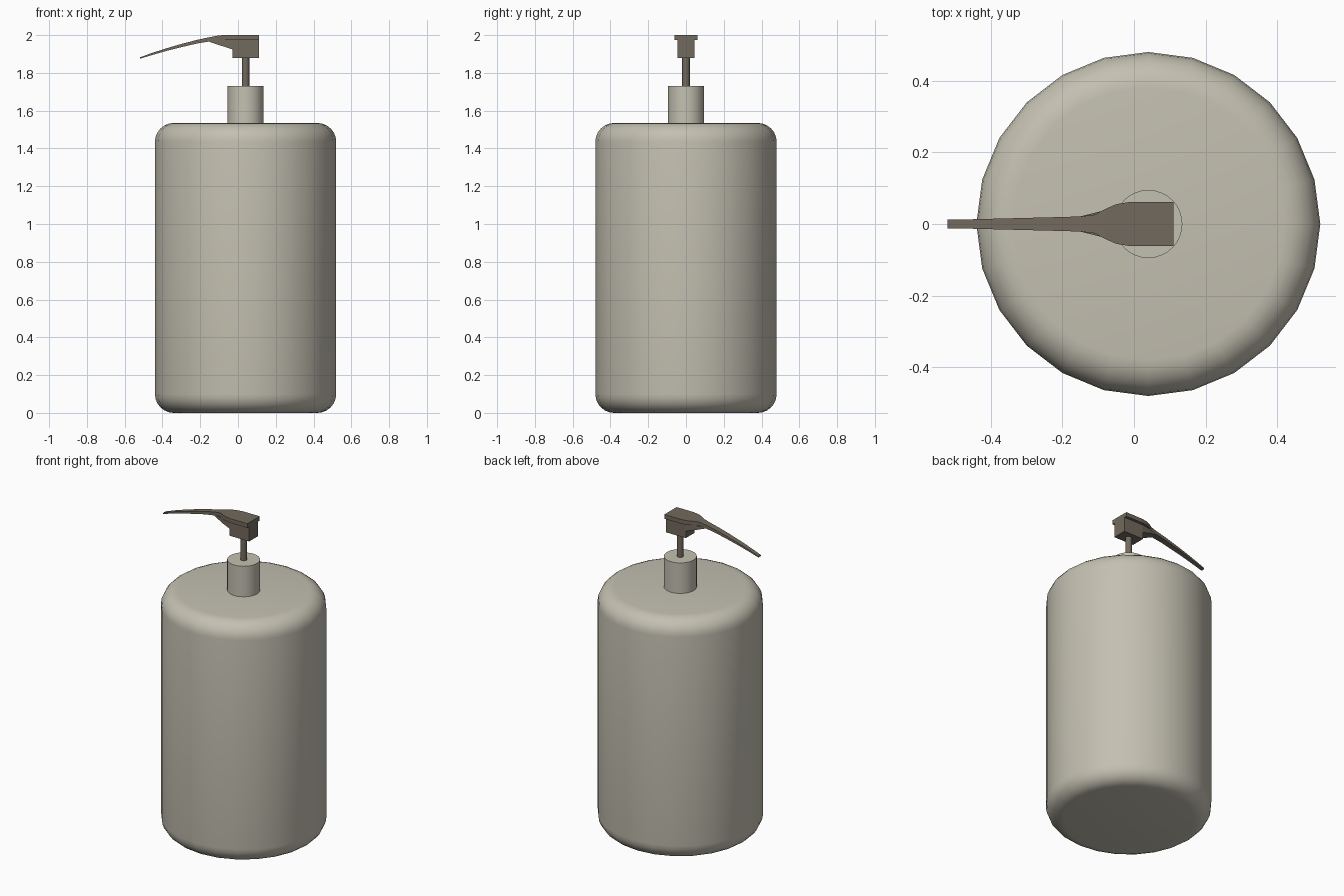
import bpy, bmesh, math

cube = bpy.data.objects.get("Cube")
if cube:
    bpy.data.objects.remove(cube, do_unlink=True)

AXIS_X = 0.04  # centre line of bottle and pump


def material(name, rgb):
    m = bpy.data.materials.new(name)
    m.use_nodes = True
    m.diffuse_color = (*rgb, 1)
    bsdf = m.node_tree.nodes["Principled BSDF"]
    bsdf.inputs["Base Color"].default_value = (*rgb, 1)
    bsdf.inputs["Roughness"].default_value = 0.6
    return m


CREAM = material("warm cream", (0.55, 0.525, 0.44))
TAUPE = material("dark taupe", (0.17, 0.143, 0.112))


def make_object(name, bm, mat, smooth=None):
    bmesh.ops.recalc_face_normals(bm, faces=bm.faces)
    mesh = bpy.data.meshes.new(name)
    bm.to_mesh(mesh)
    bm.free()
    mesh.materials.append(mat)
    obj = bpy.data.objects.new(name, mesh)
    bpy.context.collection.objects.link(obj)
    if smooth:
        bpy.ops.object.select_all(action='DESELECT')
        obj.select_set(True)
        bpy.context.view_layer.objects.active = obj
        bpy.ops.object.shade_smooth_by_angle(angle=math.radians(smooth))
    return obj


def loft(name, rings, mat, smooth=None):
    """Skin a list of equal-length point rings and cap both ends."""
    bm = bmesh.new()
    loops = [[bm.verts.new(p) for p in ring] for ring in rings]
    n = len(loops[0])
    for a, b in zip(loops, loops[1:]):
        for i in range(n):
            j = (i + 1) % n
            bm.faces.new((a[i], a[j], b[j], b[i]))
    bm.faces.new(loops[0])
    bm.faces.new(loops[-1])
    return make_object(name, bm, mat, smooth)


def lathe(name, profile, sides, mat):
    """Turn a profile of (radius, z) points around the pump axis."""
    rings = [[(AXIS_X + r * math.cos(math.tau * i / sides),
               r * math.sin(math.tau * i / sides), z) for i in range(sides)]
             for r, z in profile]
    return loft(name, rings, mat, 35)


def box_loft(name, stations, mat):
    """Skin rectangular sections given as (x, bottom, top, half width)."""
    rings = [[(x, -w, lo), (x, w, lo), (x, w, hi), (x, -w, hi)]
             for x, lo, hi, w in stations]
    return loft(name, rings, mat)


# Bottle with rounded top and bottom rims
R, H, F, STEPS = 0.48, 1.535, 0.1, 6
arc = [(R - F + F * math.sin(t), F - F * math.cos(t))
       for t in (math.pi / 2 * k / STEPS for k in range(STEPS + 1))]
lathe("bottle", arc + [(r, H - z) for r, z in reversed(arc)], 24, CREAM)

# Collar and pump stem
lathe("collar", [(0.095, H - 0.01), (0.095, 1.73)], 32, CREAM)
lathe("pump_stem", [(0.02, 1.72), (0.02, 1.89)], 16, TAUPE)

# Pump head block, with a wedge tapering under the spout
box_loft("pump_head", [(0.11, 1.88, 1.974, 0.045),
                       (-0.03, 1.88, 1.974, 0.045)], TAUPE)
box_loft("spout_wedge", [(-0.03, 1.925, 1.974, 0.045),
                         (-0.09, 1.944, 1.974, 0.036),
                         (-0.15, 1.964, 1.972, 0.021)], TAUPE)

# Press plate running into the curved, narrowing spout
box_loft("press_plate_and_spout", [
    (0.11, 1.973, 2.0, 0.062),
    (-0.01, 1.973, 2.0, 0.062),
    (-0.05, 1.973, 2.0, 0.055),
    (-0.08, 1.973, 2.0, 0.042),
    (-0.11, 1.972, 1.997, 0.026),
    (-0.15, 1.967, 1.989, 0.021),
    (-0.22, 1.955, 1.974, 0.019),
    (-0.30, 1.936, 1.953, 0.017),
    (-0.38, 1.916, 1.930, 0.015),
    (-0.46, 1.893, 1.904, 0.013),
    (-0.52, 1.875, 1.882, 0.012)], TAUPE)
